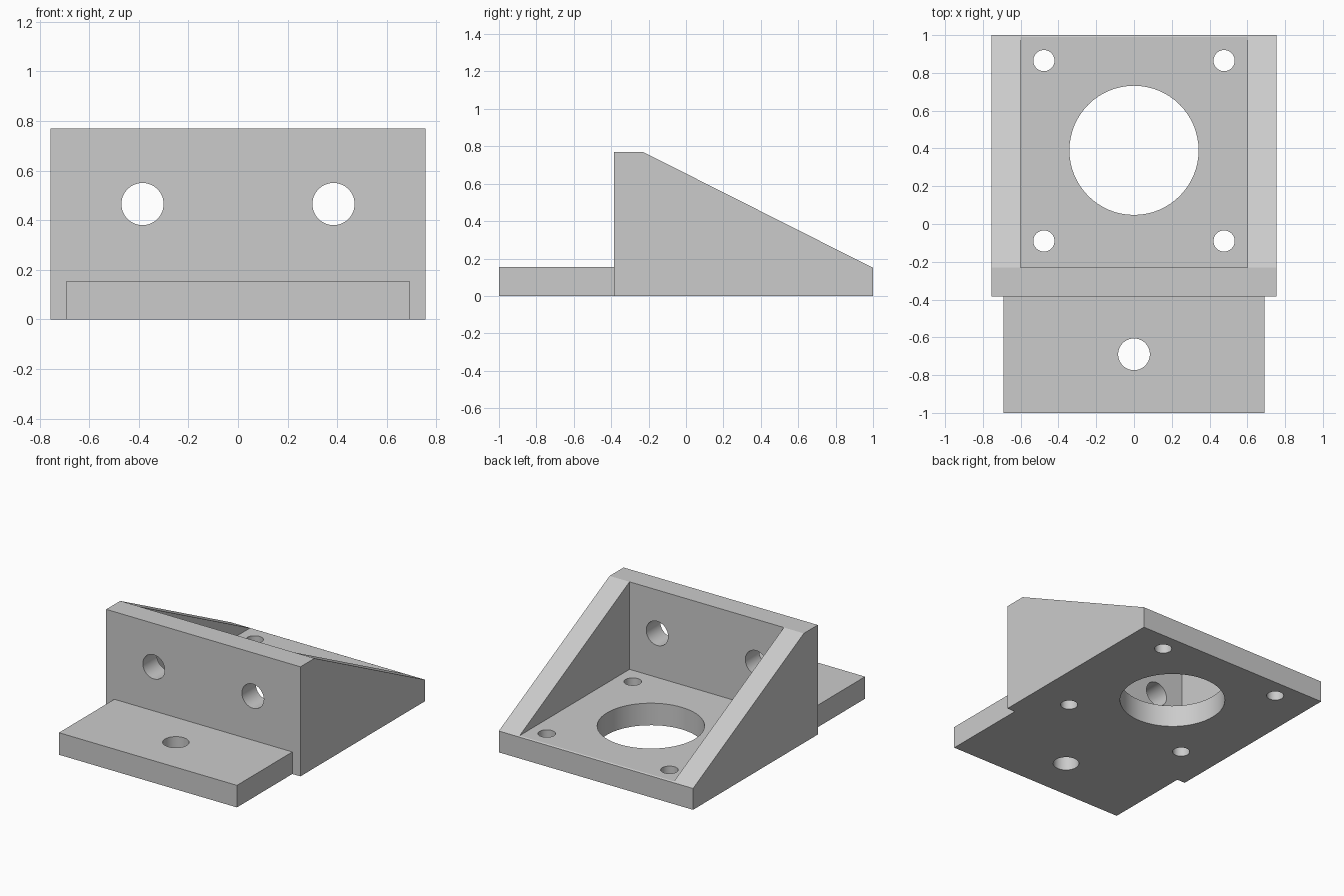
import bpy
import bmesh
import math
from mathutils import Matrix, Vector

cube = bpy.data.objects.get("Cube")
if cube:
    bpy.data.objects.remove(cube, do_unlink=True)

# Plain grey finish
grey = bpy.data.materials.new("light_grey")
grey.use_nodes = True
colour = (0.6, 0.6, 0.6, 1.0)
grey.diffuse_color = colour
grey.node_tree.nodes["Principled BSDF"].inputs["Base Color"].default_value = colour


def make_object(name, bm):
    bmesh.ops.recalc_face_normals(bm, faces=bm.faces)
    mesh = bpy.data.meshes.new(name)
    bm.to_mesh(mesh)
    bm.free()
    mesh.materials.append(grey)
    obj = bpy.data.objects.new(name, mesh)
    bpy.context.collection.objects.link(obj)
    return obj


def prism(name, half_width, profile):
    """Extrude a (y, z) profile symmetrically across x."""
    bm = bmesh.new()
    face = bm.faces.new([bm.verts.new((-half_width, y, z)) for y, z in profile])
    out = bmesh.ops.extrude_face_region(bm, geom=[face])
    moved = [v for v in out["geom"] if isinstance(v, bmesh.types.BMVert)]
    bmesh.ops.translate(bm, verts=moved, vec=(2 * half_width, 0, 0))
    return make_object(name, bm)


def block(name, half_width, y0, y1, z0, z1):
    return prism(name, half_width, [(y0, z0), (y1, z0), (y1, z1), (y0, z1)])


def drill(name, centre, radius, depth, along_y=False):
    bm = bmesh.new()
    turn = Matrix.Rotation(math.pi / 2, 4, "X") if along_y else Matrix()
    bmesh.ops.create_cone(bm, cap_ends=True, segments=64, radius1=radius,
                          radius2=radius, depth=depth,
                          matrix=Matrix.Translation(Vector(centre)) @ turn)
    return make_object(name, bm)


def combine(body, tool, operation):
    tool.hide_render = True
    mod = body.modifiers.new(tool.name, "BOOLEAN")
    mod.operation = operation
    mod.solver = "EXACT"
    mod.object = tool
    bpy.context.view_layer.objects.active = body
    bpy.ops.object.modifier_apply(modifier=mod.name)
    bpy.data.objects.remove(tool, do_unlink=True)


FLOOR = 0.155
WALL_FRONT, WALL_BACK = -0.385, -0.23

# Wedge body with sloping cheeks
bracket = prism("bracket", 0.755, [
    (WALL_FRONT, 0), (1, 0), (1, 0.15), (WALL_BACK, 0.77), (WALL_FRONT, 0.77)])

# Pocket between the cheeks, then the front mounting tongue
combine(bracket, block("pocket", 0.6, WALL_BACK, 1.2, FLOOR, 1), "DIFFERENCE")
combine(bracket, block("tongue", 0.692, -1, -0.3, 0, FLOOR), "UNION")

# Large floor opening and tongue hole
combine(bracket, drill("floor_opening", (0, 0.39, 0), 0.342, 0.8), "DIFFERENCE")
combine(bracket, drill("tongue_hole", (0, -0.69, 0), 0.084, 0.8), "DIFFERENCE")

# Mirrored wall holes and floor bolt holes
for side in (-1, 1):
    combine(bracket, drill("wall_hole", (side * 0.385, -0.3, 0.465), 0.085, 0.5, True),
            "DIFFERENCE")
    for y in (-0.09, 0.865):
        combine(bracket, drill("bolt_hole", (side * 0.477, y, 0), 0.056, 0.5),
                "DIFFERENCE")

# Smooth bores, sharp edges
bpy.ops.object.select_all(action="DESELECT")
bracket.select_set(True)
bpy.context.view_layer.objects.active = bracket
bpy.ops.object.shade_smooth_by_angle(angle=math.radians(20))
